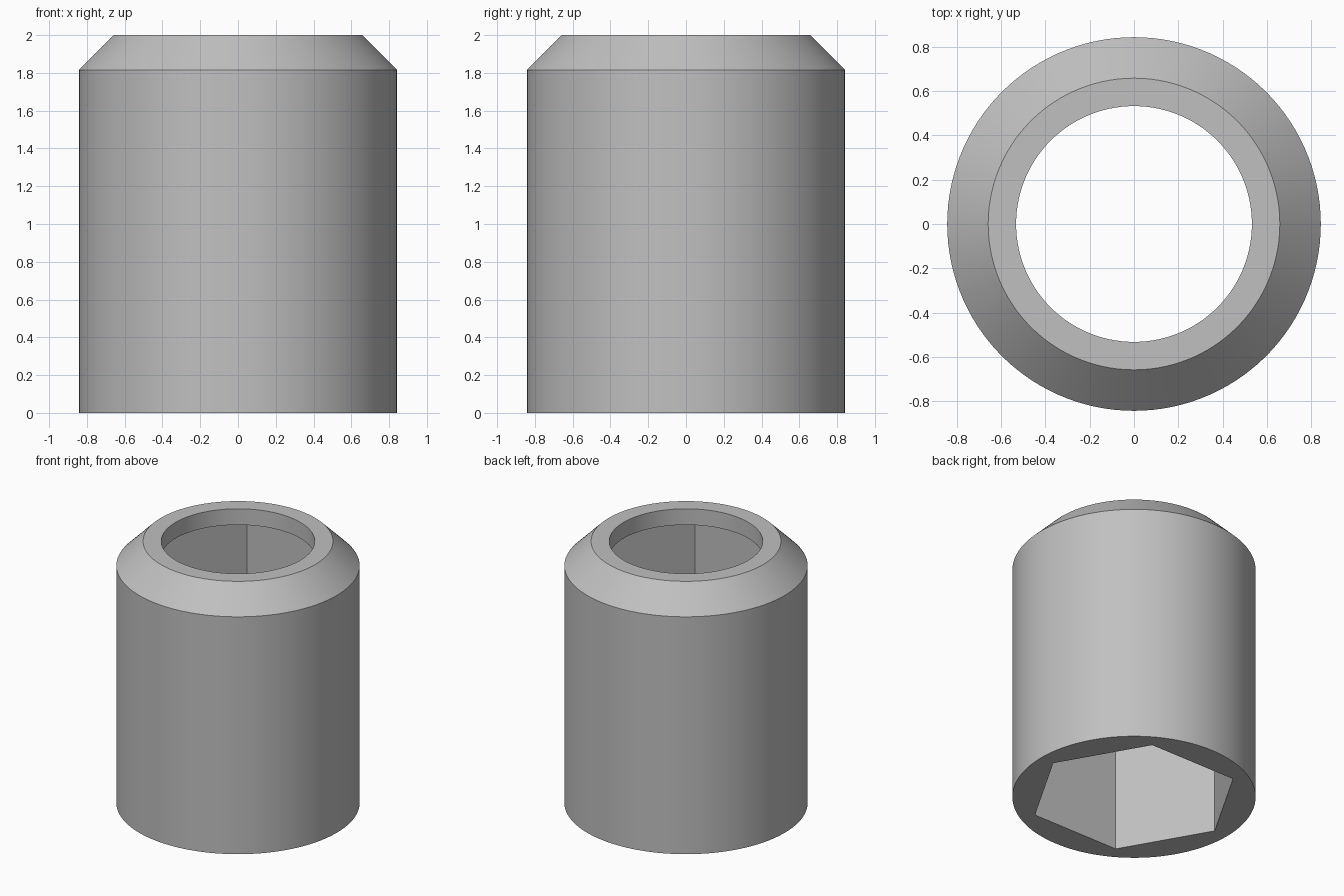
import bpy, bmesh
from math import cos, sin, pi, radians

cube = bpy.data.objects.get("Cube")
if cube:
    bpy.data.objects.remove(cube, do_unlink=True)

SEGMENTS = 120
HEX_CORNER = 0.73


def circle(radius):
    return lambda angle: radius


def hexagon(corner):
    # Radius along a regular hexagon with corners on the x axis
    return lambda angle: corner * cos(pi / 6) / cos(angle % (pi / 3) - pi / 6)


# Closed section: outer wall, chamfer, rim, round bore, ledge, hex socket
section = [
    (circle(0.843), 0.0),
    (circle(0.843), 1.815),
    (circle(0.658), 2.0),
    (circle(0.532), 2.0),
    (circle(0.532), 1.877),
    (hexagon(HEX_CORNER), 1.877),
    (hexagon(HEX_CORNER), 0.0),
]

bm = bmesh.new()
rings = []
for radius, z in section:
    ring = []
    for i in range(SEGMENTS):
        a = 2 * pi * i / SEGMENTS
        ring.append(bm.verts.new((radius(a) * cos(a), radius(a) * sin(a), z)))
    rings.append(ring)

# Join each ring to the next, and the last back to the first
for lower, upper in zip(rings, rings[1:] + rings[:1]):
    for i in range(SEGMENTS):
        j = (i + 1) % SEGMENTS
        bm.faces.new((lower[i], lower[j], upper[j], upper[i]))
bmesh.ops.recalc_face_normals(bm, faces=bm.faces)

mesh = bpy.data.meshes.new("hex_socket_sleeve")
bm.to_mesh(mesh)
bm.free()

# Plain grey material
grey = bpy.data.materials.new("light grey")
grey.use_nodes = True
colour = (0.53, 0.53, 0.53, 1)
grey.diffuse_color = colour
grey.node_tree.nodes["Principled BSDF"].inputs["Base Color"].default_value = colour
mesh.materials.append(grey)

sleeve = bpy.data.objects.new("hex_socket_sleeve", mesh)
bpy.context.collection.objects.link(sleeve)
bpy.ops.object.select_all(action="DESELECT")
sleeve.select_set(True)
bpy.context.view_layer.objects.active = sleeve
bpy.ops.object.shade_smooth_by_angle(angle=radians(30))
